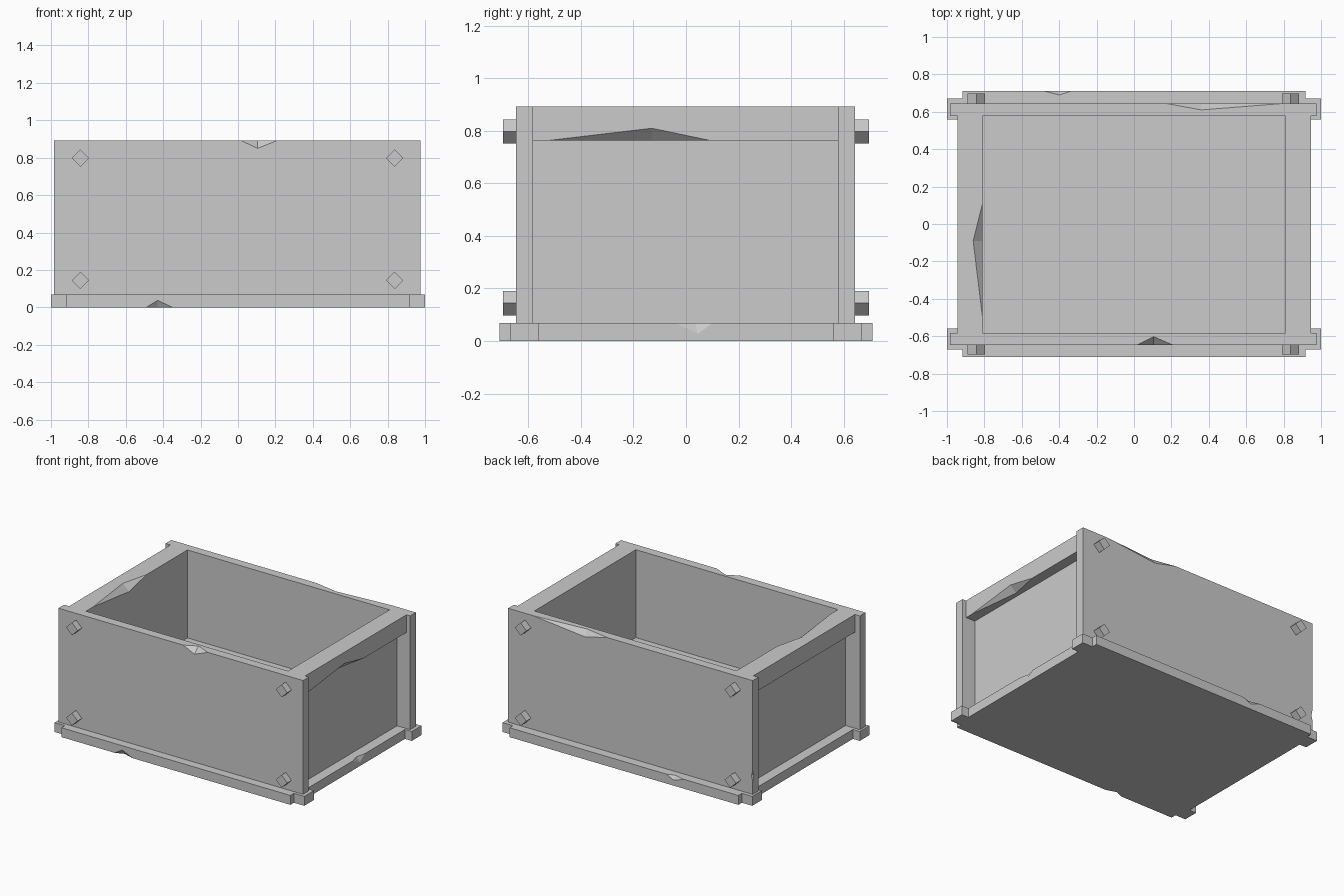
import bpy
import bmesh
from mathutils import Vector

if "Cube" in bpy.data.objects:
    bpy.data.objects.remove(bpy.data.objects["Cube"], do_unlink=True)

# Single plain grey material
grey = bpy.data.materials.new("plain grey")
grey.use_nodes = True
colour = (0.6, 0.6, 0.6, 1)
grey.diffuse_color = colour
grey.node_tree.nodes["Principled BSDF"].inputs["Base Color"].default_value = colour


def finish(name, bm):
    """Turn a bmesh into a named, flat shaded object."""
    bmesh.ops.recalc_face_normals(bm, faces=bm.faces)
    mesh = bpy.data.meshes.new(name)
    bm.to_mesh(mesh)
    bm.free()
    mesh.materials.append(grey)
    obj = bpy.data.objects.new(name, mesh)
    bpy.context.scene.collection.objects.link(obj)
    return obj


def prism(name, outline, offset):
    """Extrude a planar outline along an offset vector."""
    bm = bmesh.new()
    face = bm.faces.new([bm.verts.new(p) for p in outline])
    result = bmesh.ops.extrude_face_region(bm, geom=[face], use_keep_orig=True)
    moved = [v for v in result["geom"] if isinstance(v, bmesh.types.BMVert)]
    bmesh.ops.translate(bm, verts=moved, vec=offset)
    return finish(name, bm)


def box(name, x0, x1, y0, y1, z0, z1):
    outline = [(x0, y0, z0), (x1, y0, z0), (x1, y1, z0), (x0, y1, z0)]
    return prism(name, outline, (0, 0, z1 - z0))


def chip(obj, start, end, apex_a, apex_b):
    """Knock a two-faceted nick out of an edge running from start to end."""
    a, b, p, q = map(Vector, (start, end, apex_a, apex_b))
    middle = (p + q) / 2
    corners = [a + (a - middle) * 0.3, b + (b - middle) * 0.3,
               p + (p - q), q + (q - p)]
    bm = bmesh.new()
    for corner in corners:
        bm.verts.new(corner)
    bmesh.ops.convex_hull(bm, input=bm.verts[:])
    cutter = finish("chip_cutter", bm)
    cutter.hide_render = True
    modifier = obj.modifiers.new("chip", "BOOLEAN")
    modifier.operation = "DIFFERENCE"
    modifier.solver = "EXACT"
    modifier.object = cutter
    bpy.context.view_layer.update()
    graph = bpy.context.evaluated_depsgraph_get()
    mesh = bpy.data.meshes.new_from_object(obj.evaluated_get(graph))
    obj.modifiers.clear()
    obj.data = mesh
    bpy.data.objects.remove(cutter, do_unlink=True)


# Base plate with stepped corners
FLOOR, TOP, SIDE, END = 0.068, 0.892, 0.945, 0.71
quarter = [(SIDE, 0.56), (1, 0.56), (1, 0.67), (0.917, 0.67), (0.917, END)]
half = quarter + [(-x, y) for x, y in reversed(quarter)]
outline = half + [(-x, -y) for x, y in half]
base = prism("base_plate", [(x, y, 0) for x, y in outline], (0, 0, FLOOR))
chip(base, (-0.49, -END, 0), (-0.35, -END, 0),
     (-0.43, -END, 0.037), (-0.43, -0.685, 0))
chip(base, (-0.48, END, FLOOR), (-0.34, END, FLOOR),
     (-0.4, END, 0.04), (-0.4, 0.69, FLOOR))
chip(base, (SIDE, -0.04, FLOOR), (SIDE, 0.1, FLOOR),
     (SIDE, 0.045, 0.028), (0.927, 0.035, FLOOR))

# Front and back panels
FRONT, FRONT_IN, BACK_IN, BACK = -0.648, -0.583, 0.578, 0.643
front = box("front_panel", -0.985, 0.975, FRONT, FRONT_IN, FLOOR, TOP)
chip(front, (0.015, FRONT, TOP), (0.21, FRONT, TOP),
     (0.105, FRONT, 0.85), (0.105, -0.602, TOP))
back = box("back_panel", -0.985, 0.975, BACK_IN, BACK, FLOOR, TOP)
chip(back, (0.18, BACK, TOP), (0.78, BACK, TOP),
     (0.36, BACK, 0.85), (0.36, 0.61, TOP))
chip(back, (-0.985, BACK, 0.16), (-0.985, BACK, 0.24),
     (-0.985, 0.63, 0.2), (-0.975, BACK, 0.2))

# Recessed side walls under thicker top rails
WALL, RAIL = 0.81, 0.764
rails = {}
for name, s in (("left", 1), ("right", -1)):
    xs = sorted((s * WALL, s * 0.87))
    box(name + "_wall", *xs, FRONT_IN, BACK_IN, FLOOR, RAIL)
    xs = sorted((s * WALL, s * SIDE))
    rails[name] = box(name + "_rail", *xs, FRONT_IN, BACK_IN, RAIL, TOP)
chip(rails["right"], (-WALL, -0.5, TOP), (-WALL, 0.11, TOP),
     (-WALL, -0.09, 0.845), (-0.86, -0.09, TOP))
chip(rails["left"], (SIDE, -0.52, RAIL), (SIDE, 0.09, RAIL),
     (SIDE, -0.13, 0.81), (0.9, -0.13, RAIL))

# Raised floor inside the box
box("inner_floor", -WALL, WALL, FRONT_IN, BACK_IN, FLOOR, 0.255)

# Square pegs set on their corners
r = 0.046
for side, s in (("front", -1), ("back", 1)):
    for level, z in (("lower", 0.144), ("upper", 0.798)):
        for hand, x in (("right", -0.843), ("left", 0.837)):
            diamond = [(x + dx, s * 0.6, z + dz)
                       for dx, dz in ((r, 0), (0, r), (-r, 0), (0, -r))]
            prism(f"{side}_{level}_{hand}_peg", diamond, (0, s * 0.097, 0))
